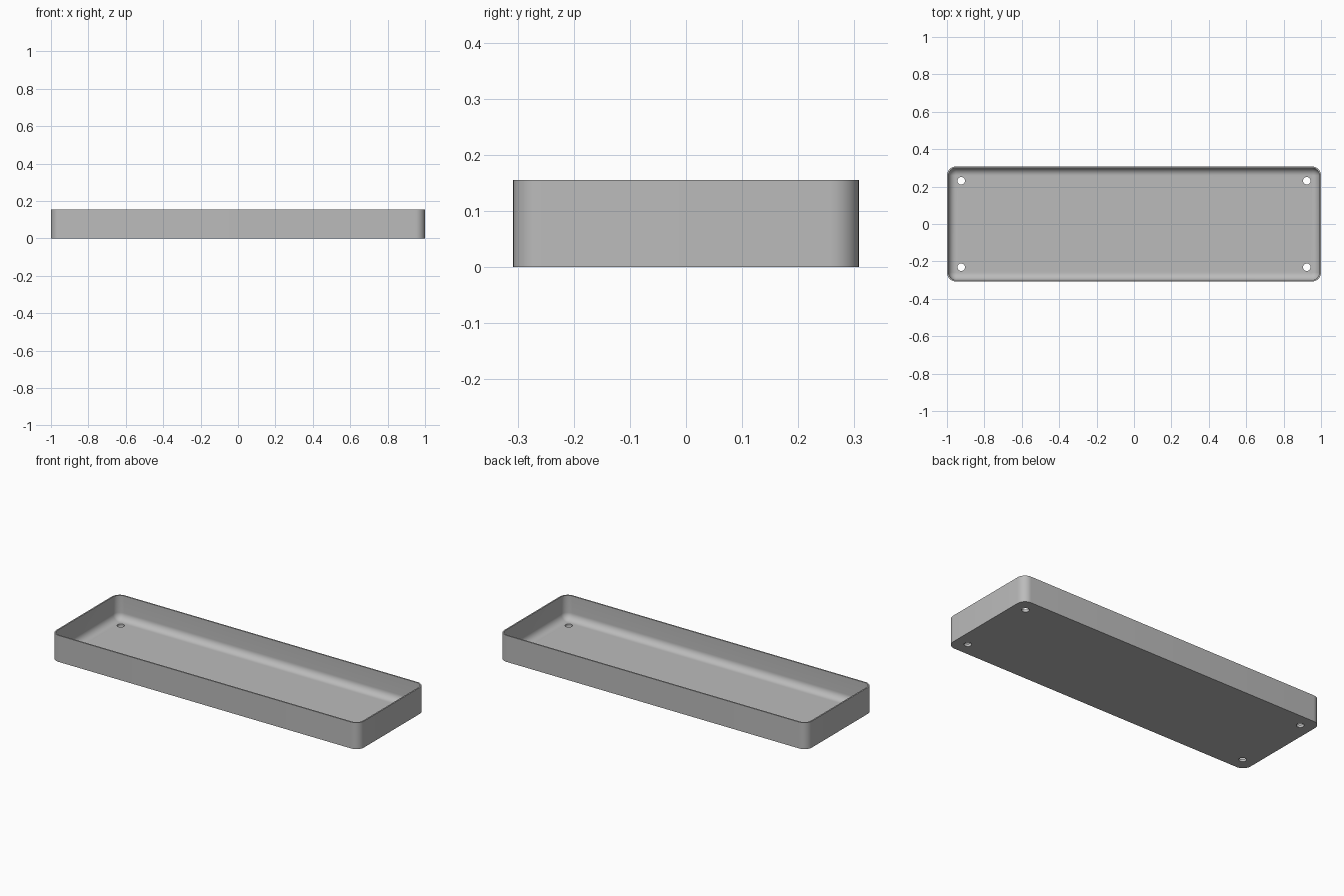
import bpy, bmesh, math

cube = bpy.data.objects.get("Cube")
if cube:
    bpy.data.objects.remove(cube, do_unlink=True)

HALF_X, HALF_Y, HEIGHT = 1.0, 0.308, 0.155
CORNER, WALL, FLOOR, FILLET = 0.05, 0.008, 0.015, 0.04
HOLE_X, HOLE_Y, HOLE_R = 0.924, 0.231, 0.02
STEPS = 10

grey = bpy.data.materials.new("plain grey")
grey.use_nodes = True
colour = (0.5, 0.5, 0.5, 1)
grey.diffuse_color = colour
grey.node_tree.nodes["Principled BSDF"].inputs["Base Color"].default_value = colour


def rounded_ring(bm, inset, z):
    """Rounded rectangle of vertices, inset from the outer outline."""
    r = CORNER - inset
    verts = []
    for corner, (sx, sy) in enumerate([(1, 1), (-1, 1), (-1, -1), (1, -1)]):
        for i in range(STEPS + 1):
            a = (corner + i / STEPS) * math.pi / 2
            verts.append(bm.verts.new((sx * (HALF_X - CORNER) + r * math.cos(a),
                                       sy * (HALF_Y - CORNER) + r * math.sin(a), z)))
    return verts


# Tray: outer wall, rim, inner wall, then the fillet down to the floor
sections = [(0, 0), (0, HEIGHT), (WALL, HEIGHT)]
for i in range(STEPS + 1):
    a = i / STEPS * math.pi / 2
    sections.append((WALL + FILLET * (1 - math.cos(a)),
                     FLOOR + FILLET * (1 - math.sin(a))))

bm = bmesh.new()
rings = [rounded_ring(bm, *s) for s in sections]
for low, high in zip(rings, rings[1:]):
    for i in range(len(low)):
        j = (i + 1) % len(low)
        bm.faces.new((low[i], low[j], high[j], high[i]))
bm.faces.new(rings[0][::-1])
bm.faces.new(rings[-1])
bmesh.ops.recalc_face_normals(bm, faces=bm.faces)
mesh = bpy.data.meshes.new("tray")
bm.to_mesh(mesh)
bm.free()
mesh.materials.append(grey)
tray = bpy.data.objects.new("tray", mesh)
bpy.context.collection.objects.link(tray)

# Four screw holes through the floor, cut by one hidden helper
bm = bmesh.new()
for sx in (-1, 1):
    for sy in (-1, 1):
        made = bmesh.ops.create_cone(bm, cap_ends=True, segments=32, radius1=HOLE_R,
                                     radius2=HOLE_R, depth=0.1)
        bmesh.ops.translate(bm, verts=made["verts"], vec=(sx * HOLE_X, sy * HOLE_Y, 0))
cut_mesh = bpy.data.meshes.new("hole_cutter")
bm.to_mesh(cut_mesh)
bm.free()
cut_mesh.materials.append(grey)
cutter = bpy.data.objects.new("hole_cutter", cut_mesh)
bpy.context.collection.objects.link(cutter)
cutter.hide_render = True

bpy.ops.object.select_all(action="DESELECT")
bpy.context.view_layer.objects.active = tray
tray.select_set(True)
cut = tray.modifiers.new("holes", "BOOLEAN")
cut.operation = "DIFFERENCE"
cut.solver = "EXACT"
cut.object = cutter
bpy.ops.object.modifier_apply(modifier=cut.name)
bpy.data.objects.remove(cutter, do_unlink=True)
bpy.ops.object.shade_smooth_by_angle(angle=math.radians(35))
